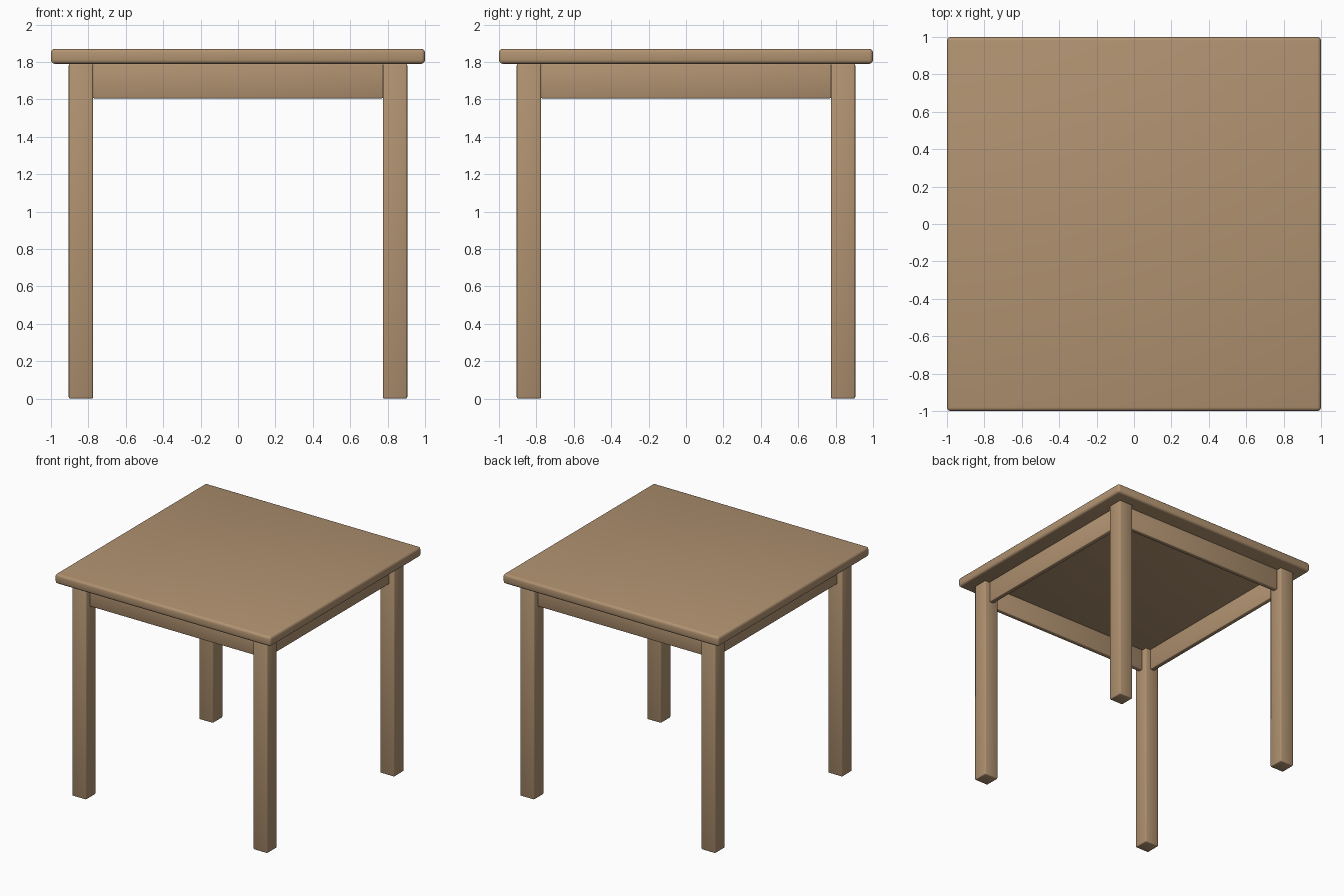
import bpy

if "Cube" in bpy.data.objects:
    bpy.data.objects.remove(bpy.data.objects["Cube"])

wood = bpy.data.materials.new("light_wood")
wood.diffuse_color = (0.44, 0.29, 0.165, 1)
wood.use_nodes = True
wood.node_tree.nodes["Principled BSDF"].inputs["Base Color"].default_value = wood.diffuse_color


def rounded_box(name, center, size, radius, segments):
    """Box with softened edges."""
    bpy.ops.mesh.primitive_cube_add(size=1, location=center)
    ob = bpy.context.object
    ob.name = name
    ob.scale = size
    bpy.ops.object.transform_apply(location=False, rotation=False, scale=True)
    ob.data.materials.append(wood)
    bev = ob.modifiers.new("soft_edges", 'BEVEL')
    bev.width = radius
    bev.segments = segments
    bpy.ops.object.shade_smooth()
    return ob


LEG, LEG_POS = 0.13, 0.84          # leg thickness and centre offset
TOP_Z, HEIGHT = 1.79, 1.87         # underside and upper face of the top
APRON_H, APRON_T = 0.185, 0.04

# tabletop
rounded_box("tabletop", (0, 0, (TOP_Z + HEIGHT) / 2), (2, 2, HEIGHT - TOP_Z), 0.02, 3)

for s, side in ((-1, "left"), (1, "right")):
    # legs
    for t, end in ((-1, "front"), (1, "back")):
        rounded_box(f"{end}_{side}_leg", (s * LEG_POS, t * LEG_POS, TOP_Z / 2),
                    (LEG, LEG, TOP_Z), 0.008, 2)
    # aprons between the legs, centred on the leg thickness
    span = 2 * LEG_POS - LEG
    z = TOP_Z - APRON_H / 2
    rounded_box(f"{side}_apron", (s * LEG_POS, 0, z), (APRON_T, span, APRON_H), 0.006, 2)
    rounded_box("front_apron" if s < 0 else "back_apron",
                (0, s * LEG_POS, z), (span, APRON_T, APRON_H), 0.006, 2)
